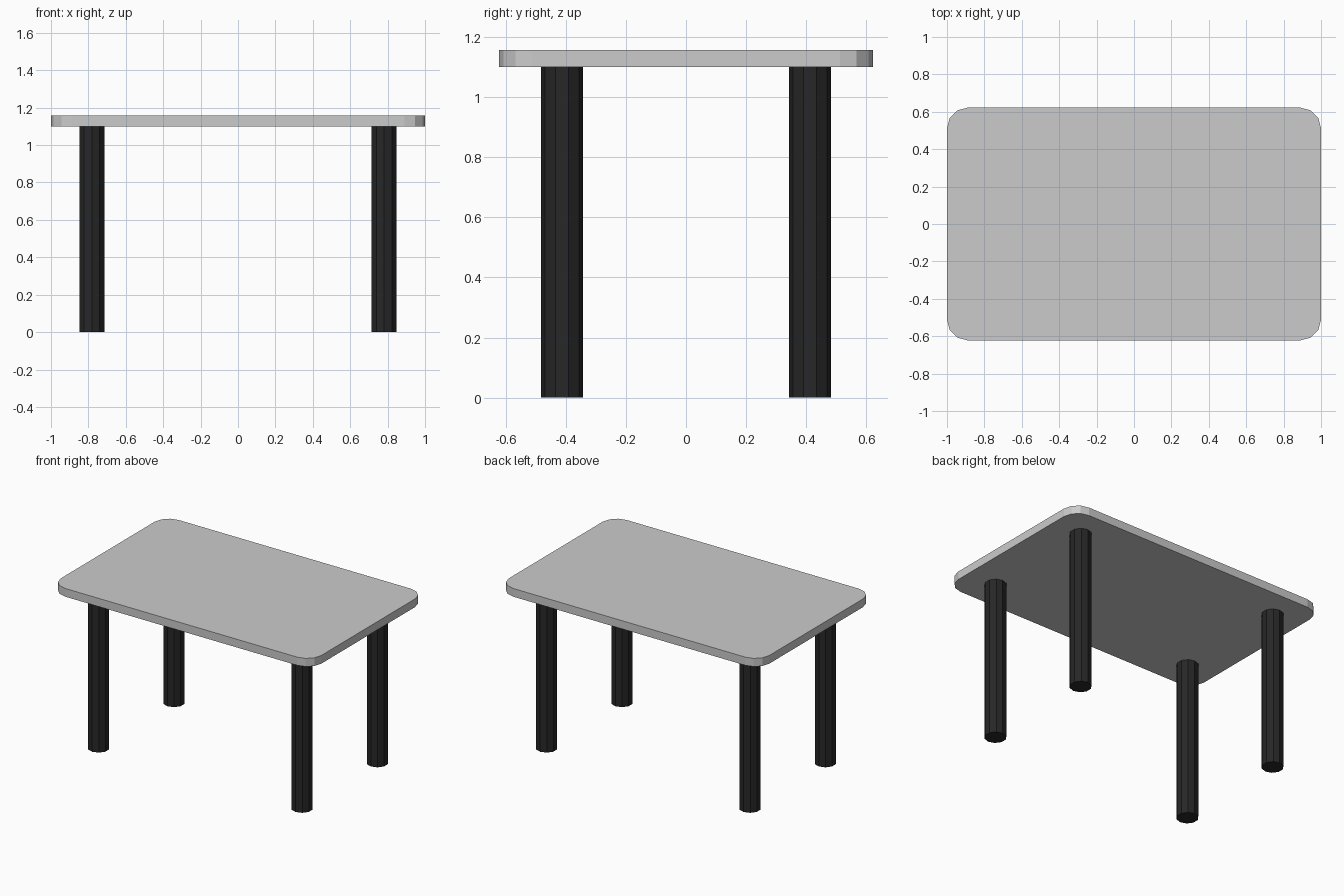
import bpy, bmesh
from math import sin, cos, pi

if "Cube" in bpy.data.objects:
    bpy.data.objects.remove(bpy.data.objects["Cube"])

def finish(name, bm, color=None):
    bmesh.ops.recalc_face_normals(bm, faces=bm.faces)
    me = bpy.data.meshes.new(name)
    bm.to_mesh(me)
    bm.free()
    ob = bpy.data.objects.new(name, me)
    bpy.context.collection.objects.link(ob)
    if color:
        me.materials.append(color)
    return ob

black = bpy.data.materials.new("black")
black.diffuse_color = (0.02, 0.02, 0.02, 1)
black.use_nodes = True
black.node_tree.nodes["Principled BSDF"].inputs["Base Color"].default_value = black.diffuse_color

# Table top: rounded rectangle with three flat segments per corner
HX, HY, R, SEG = 1.0, 0.622, 0.11, 3
Z0, Z1 = 1.10, 1.157
bm = bmesh.new()
ring = []
for q, (sx, sy) in enumerate([(1, 1), (-1, 1), (-1, -1), (1, -1)]):
    for i in range(SEG + 1):
        a = (q + i / SEG) * pi / 2
        ring.append(bm.verts.new((sx * (HX - R) + R * cos(a),
                                  sy * (HY - R) + R * sin(a), Z0)))
base = bm.faces.new(ring)
ext = bmesh.ops.extrude_face_region(bm, geom=[base], use_keep_orig=True)
top = [v for v in ext["geom"] if isinstance(v, bmesh.types.BMVert)]
bmesh.ops.translate(bm, verts=top, vec=(0, 0, Z1 - Z0))
finish("table_top", bm)

# Four ten-sided legs
for sx, side in ((-1, "left"), (1, "right")):
    for sy, end in ((-1, "front"), (1, "back")):
        bm = bmesh.new()
        bmesh.ops.create_cone(bm, cap_ends=True, segments=10,
                              radius1=0.07, radius2=0.07, depth=Z0)
        bmesh.ops.translate(bm, verts=bm.verts, vec=(sx * 0.781, sy * 0.413, Z0 / 2))
        finish(f"{end}_{side}_leg", bm, black)
